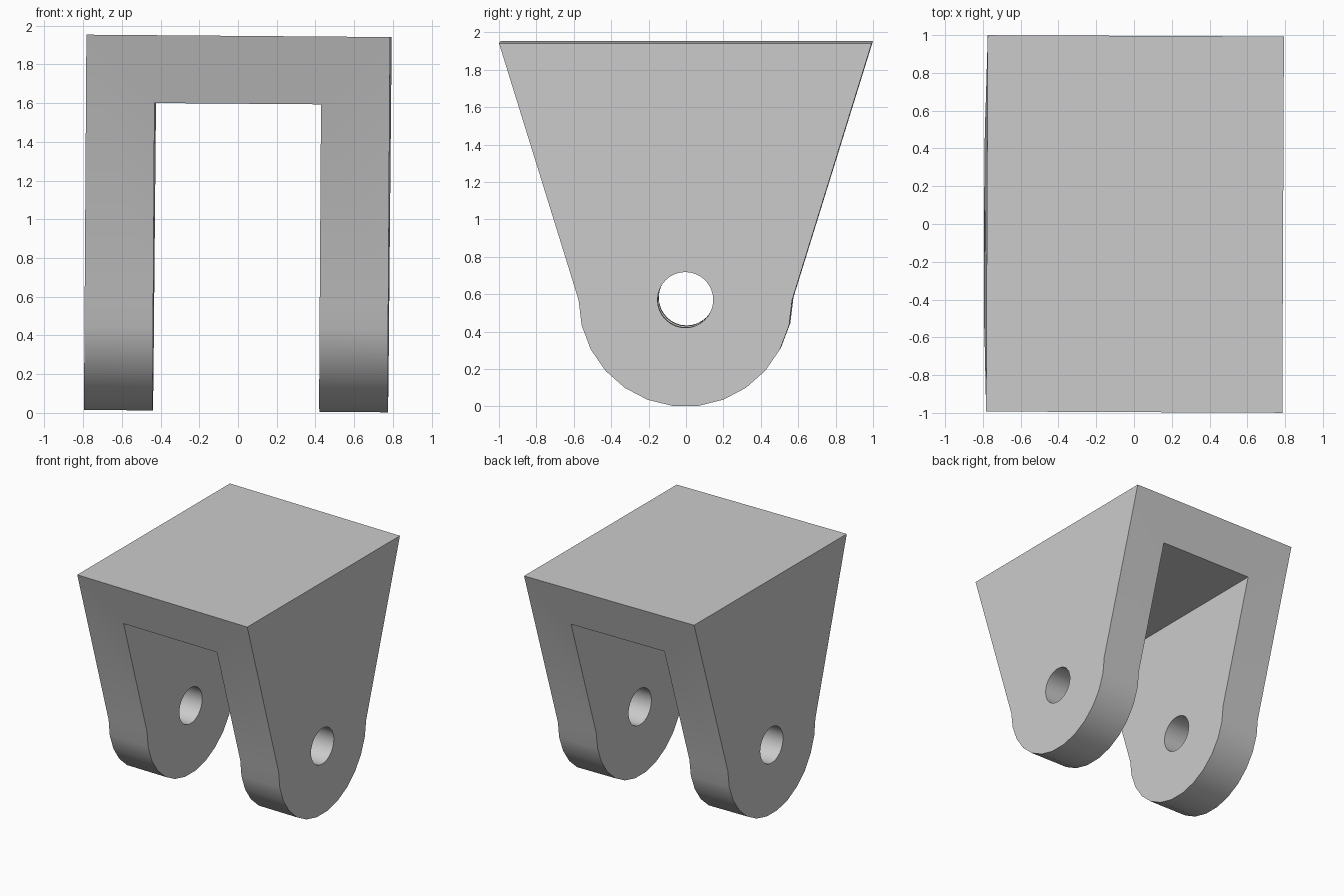
import bpy, bmesh
from math import cos, sin, pi
from mathutils import Matrix

if "Cube" in bpy.data.objects:
    bpy.data.objects.remove(bpy.data.objects["Cube"], do_unlink=True)

HALF_WIDTH, SLOT_HALF = 0.784, 0.43
TOP, SLOT_TOP, HALF_DEPTH = 1.947, 1.597, 0.996
PIVOT_Z, LUG_RADIUS, HOLE_RADIUS = 0.576, 0.571, 0.149
ARC_STEPS = 13

grey = bpy.data.materials.new("light_grey")
grey.use_nodes = True
colour = (0.6, 0.6, 0.6, 1)
grey.diffuse_color = colour
grey.node_tree.nodes["Principled BSDF"].inputs["Base Color"].default_value = colour


def prism(name, profile, half_width):
    """Extrude a (y, z) outline along x, centred on x = 0."""
    bm = bmesh.new()
    face = bm.faces.new([bm.verts.new((-half_width, y, z)) for y, z in profile])
    sweep = bmesh.ops.extrude_face_region(bm, geom=[face])
    verts = [v for v in sweep["geom"] if isinstance(v, bmesh.types.BMVert)]
    bmesh.ops.translate(bm, verts=verts, vec=(2 * half_width, 0, 0))
    bmesh.ops.recalc_face_normals(bm, faces=bm.faces)
    mesh = bpy.data.meshes.new(name)
    bm.to_mesh(mesh)
    bm.free()
    mesh.materials.append(grey)
    obj = bpy.data.objects.new(name, mesh)
    bpy.context.collection.objects.link(obj)
    return obj


def arc(radius, start, end, steps, closed=False):
    count = steps if closed else steps + 1
    angles = [start + (end - start) * i / steps for i in range(count)]
    return [(radius * cos(a), PIVOT_Z + radius * sin(a)) for a in angles]


# Tapered body with a rounded lower end
outline = [(HALF_DEPTH, TOP), (-HALF_DEPTH, TOP)]
outline += arc(LUG_RADIUS, pi, 2 * pi, ARC_STEPS)
bracket = prism("clevis_bracket", outline, HALF_WIDTH)

# Slot between the two lugs, and the pin hole through both
slot = prism("slot_cutter", [(-2, -1), (2, -1), (2, SLOT_TOP), (-2, SLOT_TOP)], SLOT_HALF)
hole = prism("pin_hole_cutter", arc(HOLE_RADIUS, 0, 2 * pi, 32, True), 1)

bpy.ops.object.select_all(action="DESELECT")
bpy.context.view_layer.objects.active = bracket
bracket.select_set(True)
for cutter in (slot, hole):
    cutter.hide_render = True
    cut = bracket.modifiers.new(cutter.name, "BOOLEAN")
    cut.operation, cut.solver, cut.object = "DIFFERENCE", "EXACT", cutter
    bpy.ops.object.modifier_apply(modifier=cut.name)
    bpy.data.objects.remove(cutter, do_unlink=True)

# Slight lean of the whole bracket
lean = Matrix.Rotation(0.0079, 4, "Y") @ Matrix.Rotation(-0.0044, 4, "Z")
bracket.data.transform(Matrix.Translation((-0.01, 0, 0)) @ lean)
bpy.ops.object.shade_smooth_by_angle(angle=pi / 6)
